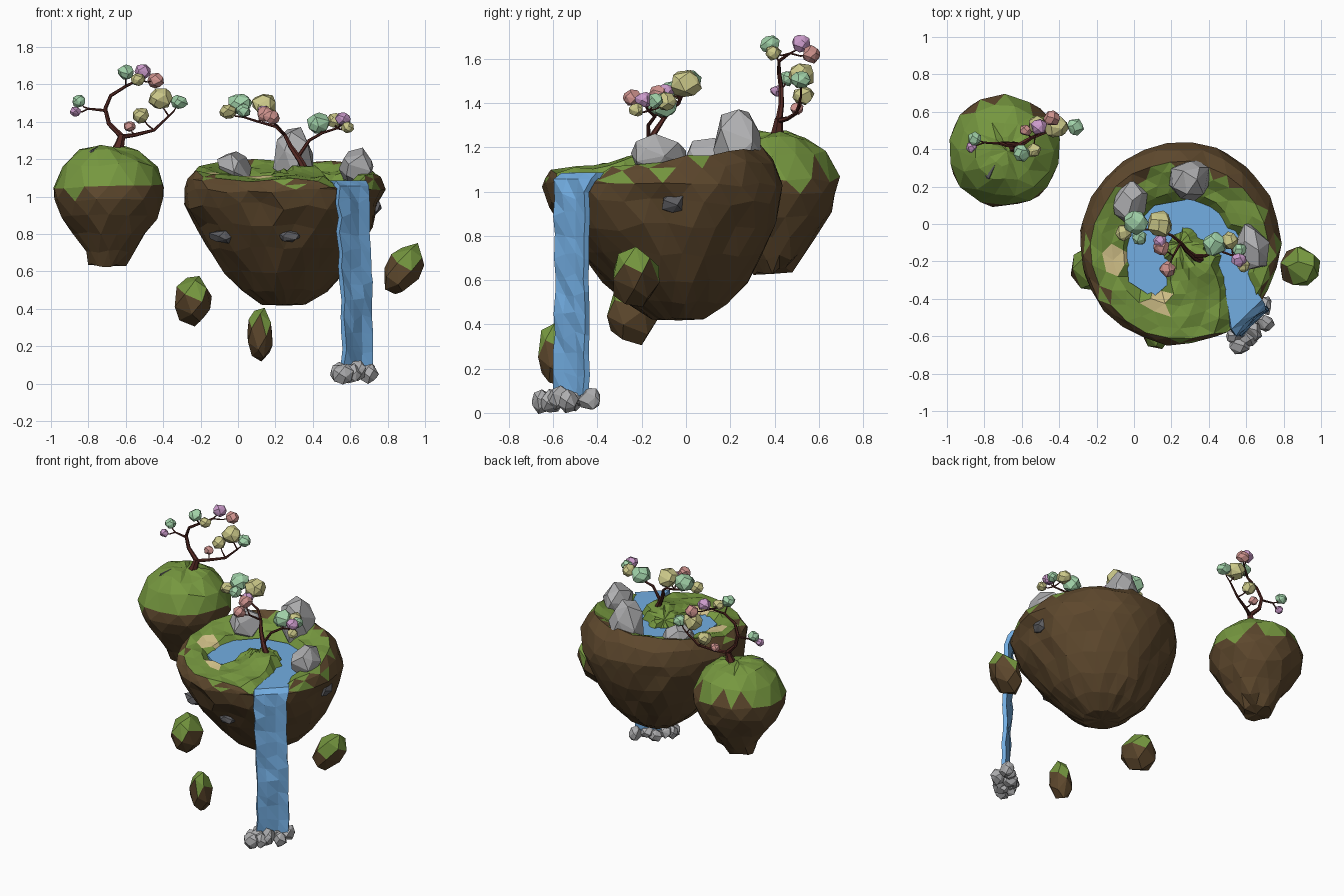
import bpy, bmesh, random
from math import sin, cos, pi, exp, sqrt, hypot
from mathutils import Vector, Matrix

if "Cube" in bpy.data.objects:
    bpy.data.objects.remove(bpy.data.objects["Cube"])

random.seed(4)
J = lambda a: random.uniform(-a, a)

def mat(name, r, g, b):
    m = bpy.data.materials.new(name)
    m.diffuse_color = (r, g, b, 1)
    m.use_nodes = True
    m.node_tree.nodes["Principled BSDF"].inputs["Base Color"].default_value = m.diffuse_color
    return m

EARTH = mat("earth", .110, .064, .026)
GRASS = mat("grass", .18, .31, .05)
SAND = mat("sand", .70, .58, .27)
WATER = mat("water", .17, .42, .76)
STONE = mat("stone", .43, .43, .44)
SLATE = mat("slate", .11, .11, .12)
BARK = mat("bark", .09, .022, .017)
LEAF = {"y": mat("leaf_yellow", .60, .58, .25), "g": mat("leaf_green", .36, .65, .40),
        "p": mat("leaf_purple", .60, .33, .60), "r": mat("leaf_red", .62, .29, .27)}

def finish(name, bm, mats, pick=None):
    bmesh.ops.recalc_face_normals(bm, faces=bm.faces[:])
    bm.normal_update()
    if pick:
        for f in bm.faces:
            f.material_index = pick(f.calc_center_median(), f.normal)
    me = bpy.data.meshes.new(name)
    bm.to_mesh(me)
    bm.free()
    for m in mats:
        me.materials.append(m)
    ob = bpy.data.objects.new(name, me)
    bpy.context.collection.objects.link(ob)
    return ob

def chunk(name, loc, size, mats, n=22, rough=.12, peak=(0, 0), rot=0, pick=None):
    """Faceted convex lump; size is half extents, peak shears the top sideways."""
    bm = bmesh.new()
    turn = Matrix.Rotation(rot, 3, 'Z')
    for i in range(n):
        z = 1 - 2 * (i + .5) / n
        a = i * 2.39996 + J(.3)
        r = sqrt(1 - z * z)
        p = Vector((r * cos(a), r * sin(a), z)) * (1 + J(rough))
        p = Vector((p.x * size[0] + peak[0] * z, p.y * size[1] + peak[1] * z, p.z * size[2]))
        bm.verts.new(turn @ p + Vector(loc))
    res = bmesh.ops.convex_hull(bm, input=bm.verts[:])
    bmesh.ops.delete(bm, geom=[v for v in res["geom_interior"] if isinstance(v, bmesh.types.BMVert)],
                     context='VERTS')
    bmesh.ops.dissolve_limit(bm, angle_limit=.2, verts=bm.verts[:], edges=bm.edges[:])
    return finish(name, bm, mats, pick)

def lathe(name, bottom, rings, top, n, mats, pick):
    """Closed body from rings of points, each ring a function of the angle."""
    bm = bmesh.new()
    vs = [[bm.verts.new(f(2 * pi * (i + .5 * (k % 2)) / n)) for i in range(n)]
          for k, f in enumerate(rings)]
    for ring, tip in ((vs[0], bm.verts.new(bottom)), (vs[-1], bm.verts.new(top))):
        for i in range(n):
            bm.faces.new((ring[i], ring[(i + 1) % n], tip))
    for k in range(len(vs) - 1):
        a, b = vs[k], vs[k + 1]
        for i in range(n):
            j = (i + 1) % n
            if k % 2 == 0:
                bm.faces.new((a[i], a[j], b[i]))
                bm.faces.new((a[j], b[j], b[i]))
            else:
                bm.faces.new((a[i], b[j], b[i]))
                bm.faces.new((a[i], a[j], b[j]))
    return finish(name, bm, mats, pick)

# river: x, y, half width
RIVER = [(.15, -.35, .05), (.08, -.27, .10), (.06, -.10, .10), (.16, .02, .08), (.29, .05, .07),
         (.42, -.01, .08), (.50, -.12, .065), (.545, -.25, .06), (.57, -.37, .065), (.60, -.48, .10)]

def bank(x, y):
    """Distance outside the river edge, negative in the water."""
    best = 9
    for (ax, ay, aw), (bx, by, bw) in zip(RIVER, RIVER[1:]):
        dx, dy = bx - ax, by - ay
        t = max(0, min(1, ((x - ax) * dx + (y - ay) * dy) / (dx * dx + dy * dy)))
        best = min(best, hypot(x - ax - t * dx, y - ay - t * dy) - aw - t * (bw - aw))
    return best

# main island: the rim is low in front and rounds over high at the back
CX, CY = .245, -.105

def rim_z(s):
    return 1.145 + .06 * s

def rim_r(s):
    return .475 - .035 * s

def ground(x, y):
    r = hypot(x - CX, y - CY)
    s = (y - CY) / r if r > 0 else 0
    w = max(0, min(1, (r / rim_r(s) - .6) / .4))
    h = 1.115 + .06 * exp(-((x - .34) ** 2 + (y + .2) ** 2) / .012)
    h += (rim_z(s) - h) * w
    return 1.05 if bank(x, y) < .01 else h + J(.014)

def shell(r, z):
    cy = CY + .07 * max(0, min(1, (1 - z) / .5))
    j = .04 * r
    return lambda a: (CX + (r + J(j)) * cos(a), cy + (r + J(j)) * sin(a), z + J(j))

def lip(k):
    """Outer bulge turning into the rim, k from 0 to 1."""
    def f(a):
        s = sin(a)
        r = .54 + (rim_r(s) - .54) * k * k + J(.01)
        x, y = CX + r * cos(a), CY + r * sin(a)
        z = 1.03 + (rim_z(s) - 1.03) * k + J(.012)
        return (x, y, min(z, 1.05) if bank(x, y) < .06 else z)
    return f

def top_ring(q):
    def f(a):
        r = rim_r(sin(a)) * q + J(.008)
        x, y = CX + r * cos(a), CY + r * sin(a)
        return (x, y, ground(x, y))
    return f

def island_paint(c, n):
    r = hypot(c.x - CX, c.y - CY)
    if n.z < .15 or c.z < 1.0:
        return 0
    if min(hypot(c.x - .13, c.y + .43), hypot(c.x + .10, c.y + .18)) < .075:
        return 2
    s = (c.y - CY) / (r + 1e-6)
    edge = .51 - .10 * max(0, s) - .03 * max(0, -(c.x - CX) / (r + 1e-6))
    return 1 if r < edge + J(.035) else 0

lathe("main_island", (.25, -.03, .418),
      [shell(.12, .425), shell(.23, .50), shell(.32, .60), shell(.405, .72), shell(.475, .84),
       shell(.52, .95), lip(0), lip(.6)]
      + [top_ring(q) for q in (1, .88, .76, .64, .52, .4, .28, .14)],
      (CX, CY, 1.12), 26, [EARTH, GRASS, SAND], island_paint)

# river and waterfall in one strip
bm = bmesh.new()
rows = []
for i, (x, y, w) in enumerate(RIVER):
    a, b = RIVER[max(i - 1, 0)], RIVER[min(i + 1, len(RIVER) - 1)]
    t = Vector((b[0] - a[0], b[1] - a[1])).normalized()
    if i == len(RIVER) - 1:
        t = Vector((.69, -.72))
    rows.append((x, y, 1.072, w + .015, -t.y, t.x))
rows.append((.614, -.505, 1.05, .11, .72, .69))
for k in range(11):
    rows.append((.616 + .002 * k, -.515, .98 - .09 * k, .105, .72, .69))
grid = []
for x, y, z, w, px, py in rows:
    fall = z < 1.06
    row = []
    for s in (-1, -.35, .35, 1):
        o = J(.012) if fall else 0
        k = w * (s + (J(.07) if fall else 0))
        row.append(bm.verts.new((x + px * k + py * o, y + py * k - px * o, z + (J(.02) if fall and z < 1 else 0))))
    grid.append(row)
for a, b in zip(grid, grid[1:]):
    for i in range(3):
        bm.faces.new((a[i], a[i + 1], b[i + 1]))
        bm.faces.new((a[i], b[i + 1], b[i]))
water = finish("river_and_waterfall", bm, [WATER])
sol = water.modifiers.new("thickness", 'SOLIDIFY')
sol.thickness, sol.offset = .028, 0

# splash stones under the waterfall
for i in range(9):
    t = (i // 2 - 2) / 2
    side = .03 if i % 2 else -.02
    chunk(f"splash_stone_{i}", (.625 + .085 * t + side + J(.015), -.53 + .085 * t - side + J(.015), .06 + J(.015)),
          (.052 + J(.01), .045 + J(.01), .048 + J(.01)), [STONE], 16, rot=J(3))

# boulders on the island and dark slabs set in the earth
chunk("back_boulder", (.30, .235, 1.20), (.12, .11, .185), [STONE], 20, .07)
chunk("left_boulder", (-.02, .12, 1.15), (.09, .13, .10), [STONE], 18, .1, (-.02, 0), -.3)
chunk("right_boulder", (.63, -.13, 1.155), (.095, .14, .105), [STONE], 18, .08, (0, -.02), .2)
for i, (loc, size) in enumerate([((.72, -.06, .95), (.055, .06, .055)), ((-.08, -.375, .79), (.075, .06, .04)),
                                 ((.27, -.505, .79), (.065, .045, .035)), ((-.77, .32, 1.205), (.07, .10, .07))]):
    chunk(f"slate_slab_{i}", loc, size, [SLATE], 14)

# second island
def small(r, z, dx=0):
    return lambda a: (-.69 + dx + (r + J(.014)) * cos(a), .39 + (r + J(.014)) * sin(a), z + J(.018))

lathe("small_island", (-.70, .39, .628),
      [small(.09, .64, -.01), small(.135, .70), small(.195, .80), small(.255, .89), small(.297, .98),
       small(.297, 1.06), small(.25, 1.17), small(.16, 1.24), small(.08, 1.262)],
      (-.68, .39, 1.265), 14, [EARTH, GRASS], lambda c, n: int(c.z > 1.07 + J(.06)))

# loose floating rocks with grassy tops
for i, (loc, size, peak) in enumerate([((-.24, -.24, .445), (.11, .125, .14), (0, 0)),
                                       ((.12, -.59, .26), (.072, .085, .15), (0, -.01)),
                                       ((.885, -.23, .61), (.105, .115, .145), (.045, 0))]):
    chunk(f"floating_rock_{i}", loc, size, [EARTH, GRASS], 20, .05, peak,
          pick=lambda c, n, z=loc[2]: int(c.z > z + .03 and n.z > .1))

# trees
def tree(name, branches, leaves):
    bm = bmesh.new()
    tubes = [[(Vector(p[:3]), p[3] * .8) for p in br] for br in branches]
    nodes = [n for br in tubes for n in br[1:]]
    for x, y, z, s, c in leaves:
        tip = Vector((x, y, z))
        start = min(nodes, key=lambda n: (n[0] - tip).length + (.05 if n[0].z > z else 0))
        bend = start[0].lerp(tip, .5) - Vector((0, 0, .01))
        tubes.append([(start[0], .005), (bend, .004), (tip, .002)])
    for br in tubes:
        prev = None
        for i, (p, r) in enumerate(br):
            d = (br[min(i + 1, len(br) - 1)][0] - br[max(i - 1, 0)][0]).normalized()
            u = d.cross(Vector((.3, 1, .1))).normalized()
            v = d.cross(u)
            ring = [bm.verts.new(p + r * (u * cos(k * pi / 3) + v * sin(k * pi / 3))) for k in range(6)]
            if prev:
                for k in range(6):
                    bm.faces.new((prev[k], prev[(k + 1) % 6], ring[(k + 1) % 6], ring[k]))
            else:
                bm.faces.new(ring)
            prev = ring
        bm.faces.new(prev)
    finish(name + "_branches", bm, [BARK])
    for i, (x, y, z, s, c) in enumerate(leaves):
        chunk(f"{name}_leaf_clump_{i}", (x, y, z), (s * 1.14, s * 1.06, s * .98), [LEAF[c]], 20, .08, rot=J(3))

tree("small_island_tree",
     [[(-.645, .41, 1.24, .045), (-.63, .415, 1.29, .03), (-.62, .42, 1.33, .024)],
      [(-.62, .42, 1.32, .02), (-.69, .43, 1.39, .016), (-.71, .43, 1.47, .014), (-.68, .42, 1.54, .012),
       (-.60, .42, 1.59, .01), (-.53, .47, 1.625, .007)],
      [(-.71, .43, 1.46, .01), (-.80, .435, 1.47, .007)],
      [(-.62, .42, 1.32, .016), (-.55, .46, 1.33, .013), (-.45, .50, 1.355, .01), (-.37, .52, 1.43, .007)]],
     [(-.60, .38, 1.665, .042, "g"), (-.51, .52, 1.67, .042, "p"), (-.535, .395, 1.625, .036, "y"),
      (-.44, .565, 1.62, .042, "r"), (-.85, .455, 1.51, .035, "g"), (-.87, .41, 1.455, .028, "p"),
      (-.42, .52, 1.525, .06, "y"), (-.315, .52, 1.505, .042, "g"), (-.52, .53, 1.435, .044, "y"),
      (-.58, .50, 1.375, .03, "r")])
tree("main_island_tree",
     [[(.37, -.19, 1.12, .03), (.335, -.185, 1.19, .022), (.28, -.14, 1.27, .016), (.25, -.10, 1.33, .012)],
      [(.25, -.10, 1.33, .012), (.20, -.06, 1.375, .01), (.11, -.03, 1.40, .008), (.03, -.03, 1.425, .007)],
      [(.25, -.10, 1.33, .01), (.21, -.17, 1.38, .007)],
      [(.32, -.17, 1.21, .013), (.38, -.17, 1.30, .011), (.45, -.14, 1.34, .009), (.53, -.17, 1.365, .007)]],
     [(.01, .01, 1.495, .062, "g"), (.14, 0, 1.49, .066, "y"), (-.055, -.045, 1.455, .042, "y"),
      (.03, -.075, 1.46, .038, "g"), (.14, -.09, 1.455, .034, "p"), (.145, -.125, 1.44, .042, "r"),
      (.18, -.24, 1.425, .04, "r"), (.43, -.11, 1.39, .06, "g"), (.515, -.09, 1.405, .045, "y"),
      (.565, -.14, 1.41, .035, "g"), (.56, -.19, 1.415, .038, "p"), (.585, -.225, 1.37, .032, "y")])
